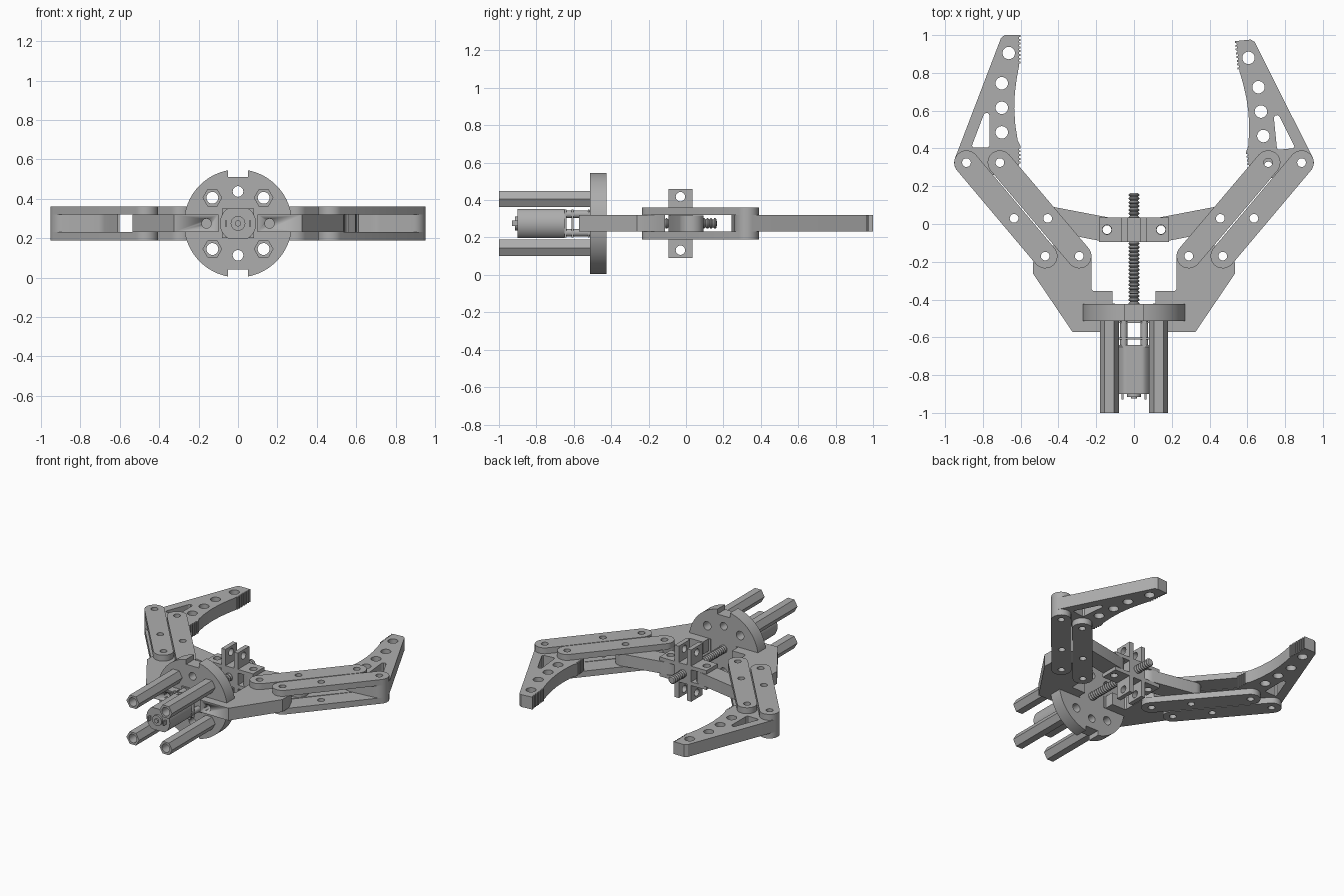
import bpy, bmesh
from math import pi, sin, cos, acos, radians
from mathutils import Matrix, Vector

if "Cube" in bpy.data.objects:
    bpy.data.objects.remove(bpy.data.objects["Cube"])

MID = 0.275      # height of the mechanism's centre plane
LINK_R = 0.065   # rounded end radius of the links
PIN_R = 0.023
FACE_Y = Matrix.Rotation(pi / 2, 4, 'X')
FACE_X = Matrix.Rotation(pi / 2, 4, 'Y')
parts = []

grey = bpy.data.materials.new("machined_grey")
grey.use_nodes = True
grey.diffuse_color = (0.42, 0.42, 0.42, 1)
grey.node_tree.nodes["Principled BSDF"].inputs["Base Color"].default_value = grey.diffuse_color


def finish(name, mesh):
    bm = bmesh.new()
    bm.from_mesh(mesh)
    bmesh.ops.remove_doubles(bm, verts=bm.verts, dist=1e-5)
    bmesh.ops.recalc_face_normals(bm, faces=bm.faces)
    bm.to_mesh(mesh)
    bm.free()
    mesh.materials.clear()
    mesh.materials.append(grey)
    obj = bpy.data.objects.new(name, mesh)
    bpy.context.collection.objects.link(obj)
    parts.append(obj)
    return obj


def arc(cx, cy, r, start, end, n=12):
    steps = [radians(start + (end - start) * i / n) for i in range(n + 1)]
    return [(cx + r * cos(a), cy + r * sin(a)) for a in steps]


def circle(cx, cy, r, n=28):
    return arc(cx, cy, r, 0, 360, n)[:-1]


def rect(hx, hy, cx=0, cy=0):
    return [(cx - hx, cy - hy), (cx + hx, cy - hy), (cx + hx, cy + hy), (cx - hx, cy + hy)]


def capsule(p, q, r):
    d = Vector(q) - Vector(p)
    a = math_angle(d)
    return arc(*p, r, a + 90, a + 270) + arc(*q, r, a - 90, a + 90)


def math_angle(d):
    return acos(d.x / d.length) * 180 / pi * (1 if d.y >= 0 else -1)


def plate(name, outlines, thick, loc, turn=Matrix()):
    """Flat part: first outline is the edge, the others are holes."""
    curve = bpy.data.curves.new(name, 'CURVE')
    curve.dimensions = '2D'
    curve.fill_mode = 'BOTH'
    curve.extrude = thick / 2
    for pts in outlines:
        s = curve.splines.new('POLY')
        s.points.add(len(pts) - 1)
        for p, (x, y) in zip(s.points, pts):
            p.co = (x, y, 0, 1)
        s.use_cyclic_u = True
    tmp = bpy.data.objects.new("tmp", curve)
    bpy.context.collection.objects.link(tmp)
    deps = bpy.context.evaluated_depsgraph_get()
    mesh = bpy.data.meshes.new_from_object(tmp.evaluated_get(deps))
    bpy.data.objects.remove(tmp)
    mesh.transform(Matrix.Translation(loc) @ turn)
    return finish(name, mesh)


def along_y(name, outlines, y0, y1):
    return plate(name, outlines, y1 - y0, (0, (y0 + y1) / 2, MID), FACE_Y)


def mirror(pts, s):
    return [(x * s, y) for x, y in pts]


# Round base plate with notches and bolt holes
R, notch, floor_z = 0.274, 0.05, 0.235
phi = acos(notch / R) * 180 / pi
edge = arc(0, 0, R, -phi, phi, 40) + [(notch, floor_z), (-notch, floor_z)]
edge += arc(0, 0, R, 180 - phi, 180 + phi, 40) + [(-notch, -floor_z), (notch, -floor_z)]
corners = [(sx * 0.13, sz * 0.13) for sx in (1, -1) for sz in (1, -1)]
holes = [circle(x, z, 0.03) for x, z in corners]
holes += [circle(0, s * 0.162, 0.027) for s in (1, -1)]
along_y("base_disc", [edge] + holes, -0.513, -0.424)

# Hexagonal standoffs
for i, (x, z) in enumerate(corners):
    along_y(f"standoff_{i + 1}", [circle(x, z, 0.05, 6), circle(x, z, 0.03)], -1.0, -0.513)

# Motor with flattened top and bottom
body = [(x, max(-0.077, min(0.077, z))) for x, z in circle(0, 0, 0.092, 48)]
along_y("motor_body", [body], -0.9, -0.65)
along_y("motor_end_boss", [circle(0, 0, 0.037)], -0.915, -0.9)
along_y("motor_shaft_end", [circle(0, 0, 0.015)], -0.925, -0.915)
for s, side in ((1, "left"), (-1, "right")):
    along_y(f"motor_terminal_{side}", [rect(0.005, 0.015, s * 0.06)], -0.93, -0.9)

# Gearbox plates and pillars
for i, y in enumerate((-0.65, -0.612, -0.525)):
    along_y(f"gearbox_plate_{i + 1}", [rect(0.08, 0.075)], y, y + 0.01)
for i, (x, z) in enumerate(corners):
    along_y(f"gearbox_pillar_{i + 1}", [circle(x * 0.42, z * 0.38, 0.02)], -0.645, -0.513)

# Threaded lead screw, turned from a ridged profile
bm = bmesh.new()
count, y0, y1 = 30, -0.43, 0.165
step = (y1 - y0) / count
profile = [(0, y0)]
for i in range(count):
    y = y0 + i * step
    profile += [(0.021, y), (0.028, y + step * 0.3), (0.028, y + step * 0.6), (0.021, y + step * 0.95)]
profile.append((0, y1))
verts = [bm.verts.new((r, y, 0)) for r, y in profile]
edges = [bm.edges.new(pair) for pair in zip(verts, verts[1:])]
bmesh.ops.spin(bm, geom=verts + edges, axis=(0, 1, 0), cent=(0, 0, 0), angle=2 * pi, steps=24)
screw_mesh = bpy.data.meshes.new("lead_screw")
bm.to_mesh(screw_mesh)
bm.free()
screw_mesh.transform(Matrix.Translation((0, 0, MID)))
finish("lead_screw", screw_mesh)

# Cross-shaped travelling nut: a core with four forked ears
HUB_Y, HUB_H, PIN_X = -0.03, 0.064, 0.143
ear = [rect(0.185, HUB_H)] + [circle(s * PIN_X, 0, 0.025) for s in (1, -1)]
along_y("nut_core", [rect(0.065, 0.068)], HUB_Y - HUB_H, HUB_Y + HUB_H)
for s, word in ((1, "a"), (-1, "b")):
    plate(f"nut_ear_flat_{word}", ear, 0.026, (0, HUB_Y, MID + s * 0.056))
    plate(f"nut_ear_upright_{word}", ear, 0.032, (s * 0.049, HUB_Y, MID), FACE_X)

# Hinge points of one side: finger end, middle, base end
inner = [(0.71, 0.325), (0.457, 0.03), (0.29, -0.17)]
outer = [(0.887, 0.325), (0.635, 0.03), (0.47, -0.17)]


def teeth(x, top, bottom, n):
    pitch = (top - bottom) / n
    pts = []
    for i in range(n):
        y = top - i * pitch
        pts += [(x, y), (x, y - pitch / 2), (x + 0.008, y - pitch / 2), (x + 0.008, y - pitch)]
    return pts


# Finger outline for the +x side, teeth facing the middle
finger = [(0.685, 1.0), (0.672, 1.0)] + teeth(0.6, 1.0, 0.84, 8)
finger += [(0.621, 0.77), (0.631, 0.69), (0.634, 0.61), (0.628, 0.52), (0.615, 0.44)]
finger += teeth(0.6, 0.41, 0.31, 5) + [(0.65, 0.285)]
finger += arc(*inner[0], LINK_R, 240, 270, 4) + arc(*outer[0], LINK_R, 270, 381) + [(0.704, 0.985)]
window = [(0.765, 0.415), (0.772, 0.405), (0.852, 0.405), (0.858, 0.415),
          (0.795, 0.58), (0.785, 0.588), (0.772, 0.586), (0.765, 0.575)]
finger_holes = [window, circle(0.663, 0.905, 0.033)]
finger_holes += [circle(0.7, y, 0.033) for y in (0.745, 0.615, 0.485)]
finger_holes += [circle(*p, PIN_R) for p in (inner[0], outer[0])]

# Fixed arm bolted to the base disc
arm = [(0.1, -0.572), (0.325, -0.572), (0.535, -0.262), (0.533, -0.19), (0.5, -0.113),
       (0.262, -0.113), (0.226, -0.17), (0.226, -0.345), (0.216, -0.355), (0.115, -0.355), (0.115, -0.42),
       (0.1, -0.42)]

for s, side in ((1, "left"), (-1, "right")):
    f = plate(f"finger_{side}", [mirror(o, s) for o in [finger] + finger_holes], 0.088, (0, 0, MID))
    if s == 1:  # this finger is swung slightly inward on its outer hinge
        pivot = Matrix.Translation((*outer[0], 0))
        f.data.transform(pivot @ Matrix.Rotation(0.1, 4, 'Z') @ pivot.inverted())

    arm_holes = [circle(*p, PIN_R) for p in (inner[2], outer[2])]
    a = plate(f"base_arm_{side}", [mirror(o, s) for o in [arm] + arm_holes], 0.088, (0, 0, MID))
    cutter = along_y(f"bolt_cutter_{side}", [circle(s * 0.16, 0, 0.024)], -0.6, -0.5)
    cutter.hide_render = True
    cutter.hide_viewport = True
    parts.remove(cutter)
    cut = a.modifiers.new("bolt_hole", 'BOOLEAN')
    cut.operation = 'DIFFERENCE'
    cut.object = cutter

    # Drive link from the nut to the inner bars
    ends = [(PIN_X, HUB_Y), inner[1]]
    shape = [capsule(*ends, LINK_R)] + [circle(*p, PIN_R) for p in ends]
    plate(f"drive_link_{side}", [mirror(o, s) for o in shape], 0.086, (0, 0, MID))

    # Paired parallel bars above and below
    for pins, row in ((inner, "inner"), (outer, "outer")):
        shape = [capsule(pins[0], pins[2], LINK_R)] + [circle(*p, PIN_R) for p in pins]
        for up, level in ((1, "upper"), (-1, "lower")):
            plate(f"{row}_bar_{level}_{side}", [mirror(o, s) for o in shape], 0.042,
                  (0, 0, MID + up * 0.065))

# Smooth curved walls, keep hard edges
bpy.ops.object.select_all(action='DESELECT')
for obj in parts:
    obj.select_set(True)
bpy.context.view_layer.objects.active = parts[0]
bpy.ops.object.shade_smooth_by_angle(angle=radians(30))
